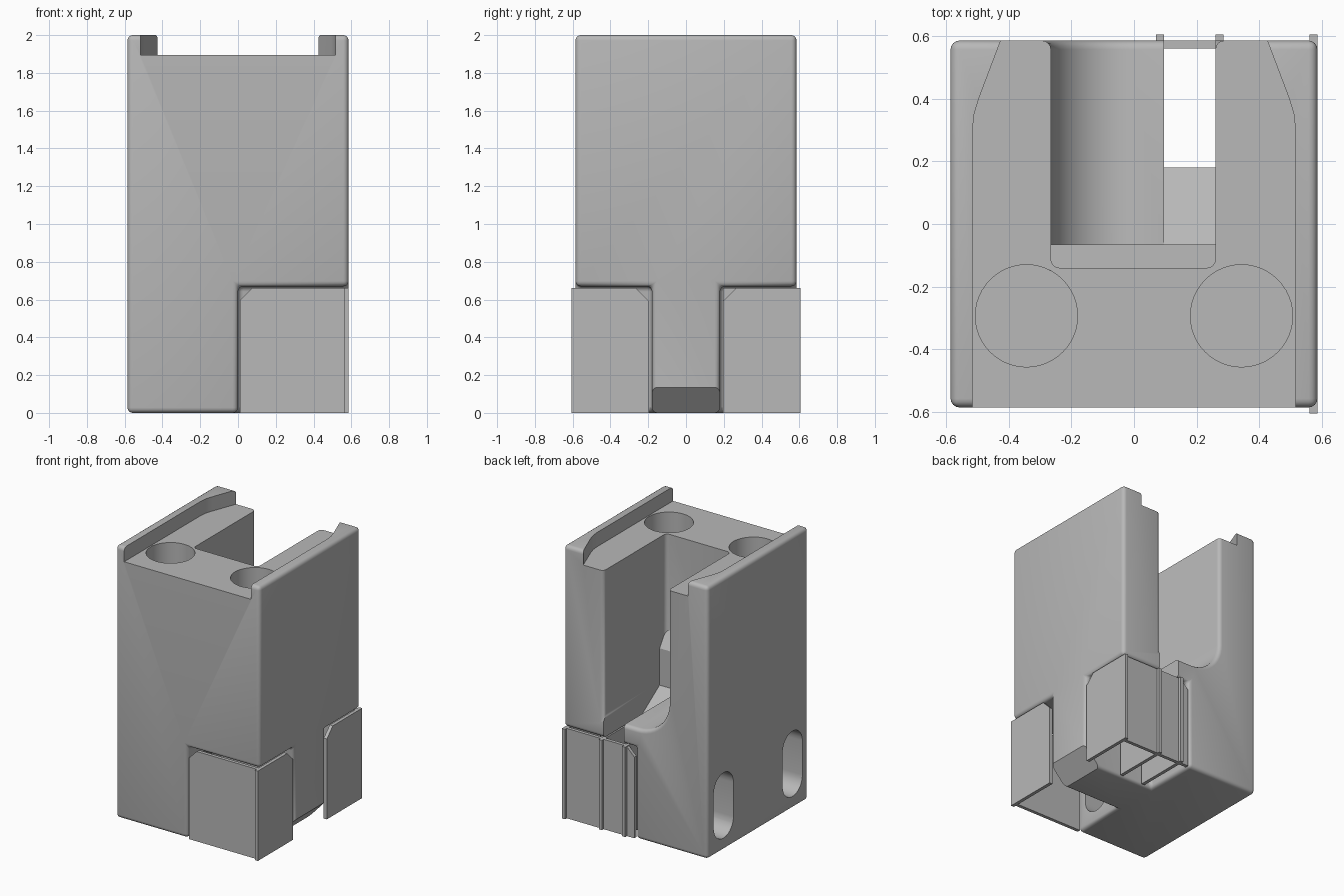
import bpy, bmesh, math
from mathutils import Vector

cube = bpy.data.objects.get("Cube")
if cube:
    bpy.data.objects.remove(cube, do_unlink=True)

grey = bpy.data.materials.new("plain_grey")
grey.use_nodes = True
GREY = (0.48, 0.48, 0.48, 1)
grey.diffuse_color = GREY
grey.node_tree.nodes["Principled BSDF"].inputs["Base Color"].default_value = GREY


def prism(name, pts, axis, lo, hi):
    """Extrude a 2D profile along an axis; profile uses the other two axes in order."""
    bm = bmesh.new()

    def place(p, d):
        v = list(p)
        v.insert(axis, d)
        return Vector(v)
    face = bm.faces.new([bm.verts.new(place(p, lo)) for p in pts])
    out = bmesh.ops.extrude_face_region(bm, geom=[face])
    shift = place((0, 0), hi - lo)
    for v in out["geom"]:
        if isinstance(v, bmesh.types.BMVert):
            v.co += shift
    bmesh.ops.recalc_face_normals(bm, faces=bm.faces)
    mesh = bpy.data.meshes.new(name)
    bm.to_mesh(mesh)
    bm.free()
    mesh.materials.append(grey)
    ob = bpy.data.objects.new(name, mesh)
    bpy.context.collection.objects.link(ob)
    return ob


def box(name, x, y, z):
    return prism(name, [(x[0], y[0]), (x[1], y[0]), (x[1], y[1]), (x[0], y[1])], 2, *z)


def arc(cx, cy, r, a0, a1, n):
    return [(cx + r * math.cos(math.radians(a0 + (a1 - a0) * i / n)),
             cy + r * math.sin(math.radians(a0 + (a1 - a0) * i / n))) for i in range(n + 1)]


def apply(ob, mod):
    bpy.context.view_layer.objects.active = ob
    bpy.ops.object.modifier_apply(modifier=mod.name)


def cut(ob, cutter):
    mod = ob.modifiers.new("cut", "BOOLEAN")
    mod.operation = "DIFFERENCE"
    mod.solver = "EXACT"
    mod.object = cutter
    cutter.hide_render = True
    apply(ob, mod)
    bpy.data.objects.remove(cutter, do_unlink=True)


def smooth(ob):
    bpy.ops.object.select_all(action="DESELECT")
    ob.select_set(True)
    bpy.context.view_layer.objects.active = ob
    bpy.ops.object.shade_smooth_by_angle(angle=math.radians(32))


# Main block with two lower corner pockets and the deep rear channel
W = 0.585
body = box("body", (-W, W), (-W, W), (0, 2))
for s in (-1, 1):
    cut(body, box("pocket", (0, 0.8), sorted((s * 0.18, s * 0.8)), (-0.2, 0.67)))
channel = [(-0.265, 2.2)] + arc(-0.015, 1.06, 0.25, 180, 270, 12) + [(0.26, 0.81), (0.26, 2.2)]
cut(body, prism("channel", channel, 1, -0.14, 0.8))

# Rounded edges
bevel = body.modifiers.new("round", "BEVEL")
bevel.width = 0.028
bevel.segments = 4
bevel.limit_method = "ANGLE"
bevel.angle_limit = math.radians(40)
apply(body, bevel)

# Top recess leaving two side rails that thicken towards the back
half = [(0.515, -0.8), (0.515, 0.3), (0.51, 0.35), (0.495, 0.4), (0.425, W), (0.36, 0.77)]
cut(body, prism("recess", half + [(-x, y) for x, y in reversed(half)], 2, 1.895, 2.2))

# Screw holes from above
for x in (-0.343, 0.343):
    cut(body, prism("hole", arc(x, -0.293, 0.163, 0, 352.5, 47), 2, 1.1, 2.1))

# Obround side slots through to the pockets
for y in (-0.4, 0.4):
    slot = arc(y, 0.455, 0.115, 0, 180, 14) + arc(y, 0.205, 0.115, 180, 360, 14)
    cut(body, prism("side_slot", slot, 0, -0.8, 0.1))

# Sloped ledge and opening beside the channel floor
ledge = [(-0.066, 0.81), (0.18, 0.645), (0.8, 0.645), (0.8, 0.9), (-0.066, 0.9)]
cut(body, prism("ledge", ledge, 0, 0.095, 0.26))

# Slanted lower corner of the central web
cut(body, prism("web_slant", [(0.44, -0.02), (0.8, -0.02), (0.8, 0.135), (W, 0.135)], 1, -0.3, 0.3))
smooth(body)

# Step at the foot of the channel's front wall
prism("channel_step", [(-0.15, 1.19), (-0.14, 1.19), (-0.065, 1.08), (-0.065, 0.76), (-0.15, 0.76)],
      0, -0.27, 0.265)

# Corner contacts: side plate and end plate, each with a clipped top corner
T, TOP = 0.025, 0.66
for s, tag in ((-1, "front"), (1, "back")):
    side = [(0.195, 0), (0.605, 0), (0.605, TOP), (0.265, TOP), (0.195, TOP - 0.07)]
    prism(tag + "_side_plate", [(s * y, z) for y, z in side], 0, W - T, W)
    end = [(0.01, 0), (W - T, 0), (W - T, TOP), (0.075, TOP), (0.01, TOP - 0.065)]
    prism(tag + "_end_plate", end, 1, *sorted((s * 0.56, s * W)))

# Ribs inside the rear contact, standing slightly proud of its end plate
for i, x in enumerate((0.07, 0.26)):
    box(f"back_rib_{i + 1}", (x, x + T), (0.195, 0.605), (0, TOP))
